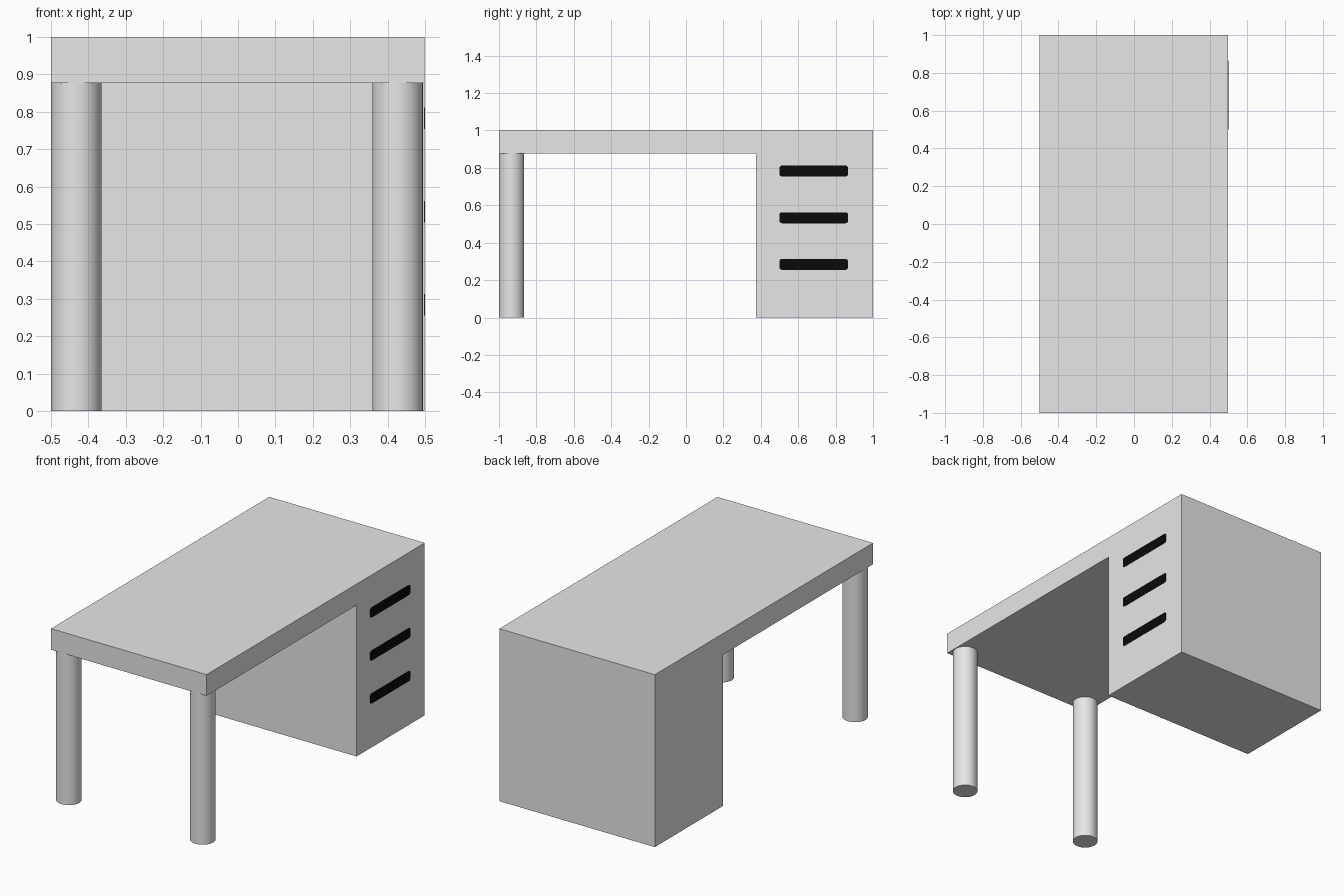
import bpy, bmesh, math

if "Cube" in bpy.data.objects:
    bpy.data.objects.remove(bpy.data.objects["Cube"])


def make_material(name, value):
    mat = bpy.data.materials.new(name)
    mat.diffuse_color = (value, value, value, 1)
    mat.use_nodes = True
    mat.node_tree.nodes["Principled BSDF"].inputs["Base Color"].default_value = mat.diffuse_color
    return mat


GREY = make_material("light_grey", 0.8)
BLACK = make_material("black", 0.003)


def extrude_profile(name, points, x0, x1, mat):
    """Extrude a closed (y, z) outline from x0 to x1."""
    bm = bmesh.new()
    face = bm.faces.new([bm.verts.new((x0, y, z)) for y, z in points])
    ext = bmesh.ops.extrude_face_region(bm, geom=[face])
    moved = [v for v in ext["geom"] if isinstance(v, bmesh.types.BMVert)]
    bmesh.ops.translate(bm, verts=moved, vec=(x1 - x0, 0, 0))
    bmesh.ops.recalc_face_normals(bm, faces=bm.faces)
    mesh = bpy.data.meshes.new(name)
    bm.to_mesh(mesh)
    bm.free()
    mesh.materials.append(mat)
    obj = bpy.data.objects.new(name, mesh)
    bpy.context.collection.objects.link(obj)
    return obj


def rounded_rect(y0, y1, z0, z1, r, steps=4):
    corners = [(y1 - r, z1 - r, 0), (y0 + r, z1 - r, 90),
               (y0 + r, z0 + r, 180), (y1 - r, z0 + r, 270)]
    pts = []
    for cy, cz, start in corners:
        for i in range(steps + 1):
            a = math.radians(start + 90 * i / steps)
            pts.append((cy + r * math.cos(a), cz + r * math.sin(a)))
    return pts


# Desk top and drawer cabinet as one L-shaped body
extrude_profile("desk_body",
                [(-1, 0.877), (0.375, 0.877), (0.375, 0), (1, 0), (1, 1), (-1, 1)],
                -0.5, 0.498, GREY)

# Three drawer handles lying flush on the right side
for i, z in enumerate((0.284, 0.533, 0.783)):
    extrude_profile(f"drawer_handle_{i + 1}",
                    rounded_rect(0.5, 0.866, z - 0.029, z + 0.029, 0.012),
                    0.494, 0.5, BLACK)

# Two round legs under the open end
for side, x in (("left", -0.4325), ("right", 0.4265)):
    bpy.ops.mesh.primitive_cylinder_add(vertices=48, radius=0.0675, depth=0.88,
                                        location=(x, -0.9325, 0.44))
    leg = bpy.context.object
    leg.name = f"{side}_leg"
    leg.data.materials.append(GREY)
    bpy.ops.object.shade_smooth_by_angle(angle=math.radians(30))
